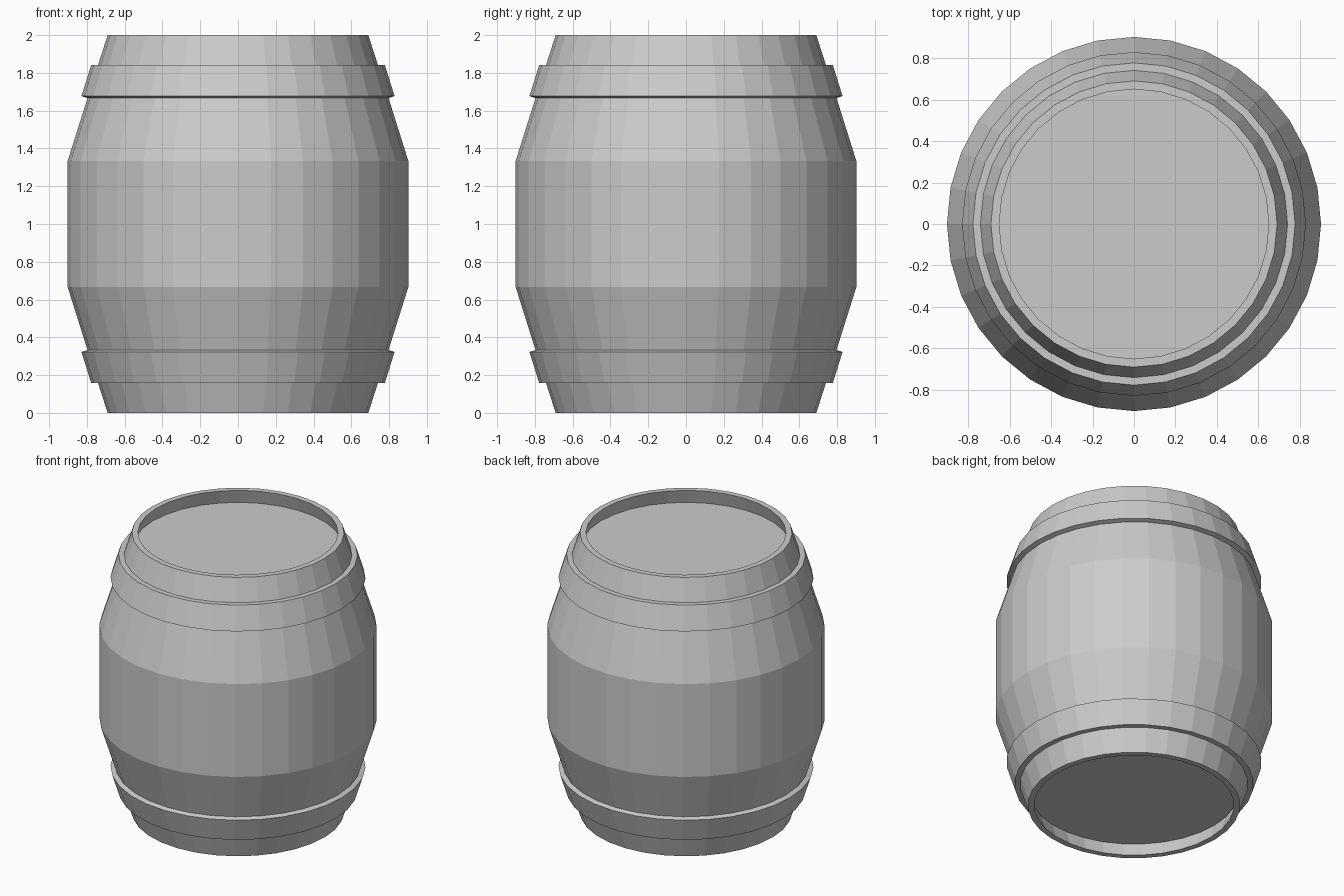
import bpy
import bmesh
from math import cos, sin, tau

if "Cube" in bpy.data.objects:
    bpy.data.objects.remove(bpy.data.objects["Cube"])

SIDES = 32


def lathe(name, profile, closed=False):
    """Revolve (radius, z) points around z; points with radius 0 become poles' flat caps."""
    bm = bmesh.new()
    rings = [[bm.verts.new((r * cos(tau * i / SIDES), r * sin(tau * i / SIDES), z))
              for i in range(SIDES)] for r, z in profile]
    pairs = list(zip(rings, rings[1:]))
    if closed:
        pairs.append((rings[-1], rings[0]))
    for a, b in pairs:
        for i in range(SIDES):
            j = (i + 1) % SIDES
            bm.faces.new((a[i], a[j], b[j], b[i]))
    if not closed:
        bm.faces.new(rings[0])
        bm.faces.new(rings[-1])
    bmesh.ops.recalc_face_normals(bm, faces=bm.faces)
    mesh = bpy.data.meshes.new(name)
    bm.to_mesh(mesh)
    bm.free()
    obj = bpy.data.objects.new(name, mesh)
    bpy.context.collection.objects.link(obj)
    return obj


def flip(profile):
    return [(r, 2 - z) for r, z in profile]


# Barrel body: recessed end, rim, slanted staves, mirrored to the top
half = [(0.68, 0.10), (0.65, 0), (0.69, 0), (0.797, 0.333), (0.902, 0.667)]
lathe("barrel_body", half + flip(half)[::-1])

# Metal hoops, seated slightly into the staves
hoop = [(0.73, 0.158), (0.777, 0.158), (0.829, 0.323), (0.79, 0.335)]
lathe("lower_hoop", hoop, closed=True)
lathe("upper_hoop", flip(hoop), closed=True)
